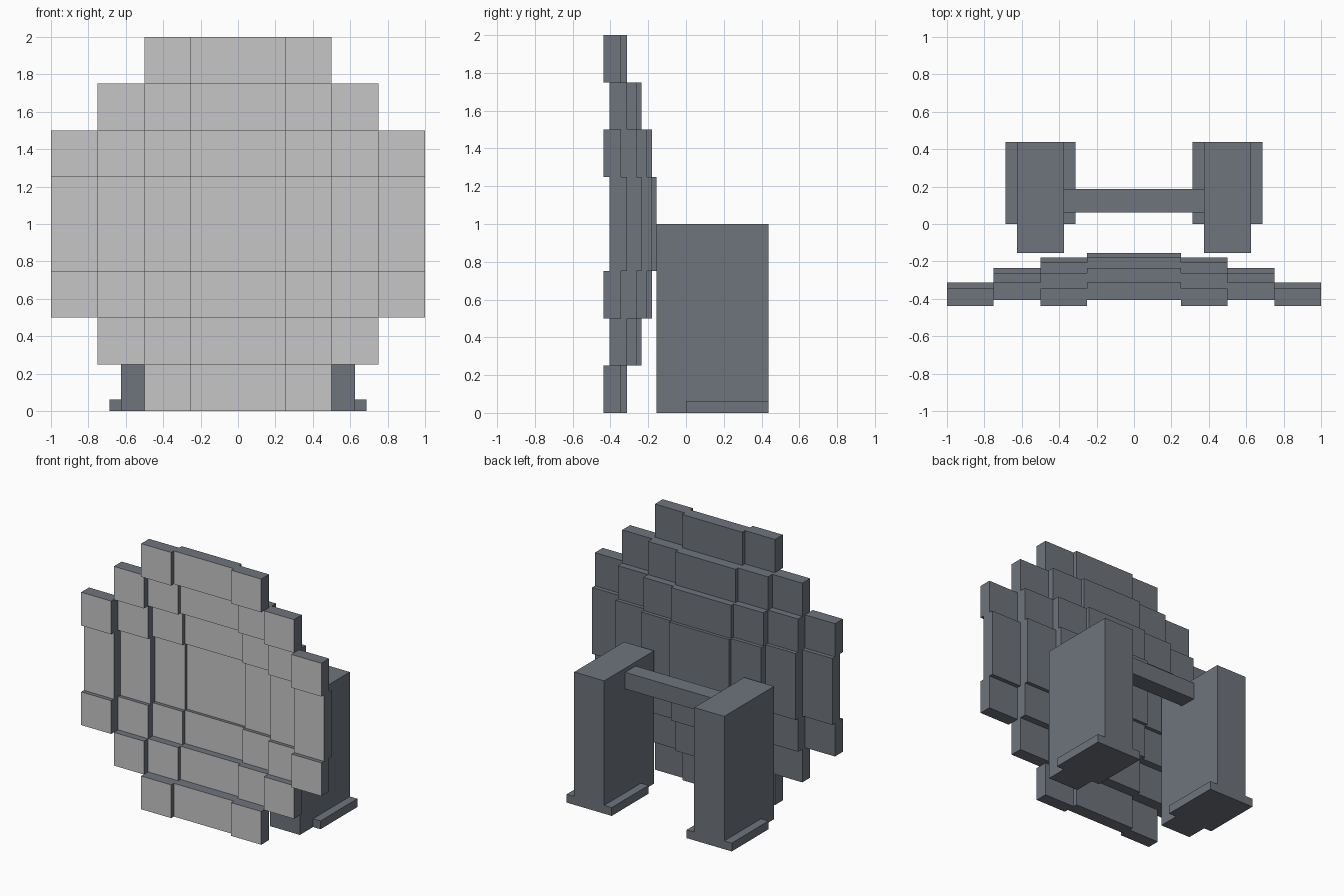
import bpy

cube = bpy.data.objects.get("Cube")
if cube:
    bpy.data.objects.remove(cube, do_unlink=True)


def material(name, rgb):
    m = bpy.data.materials.new(name)
    m.use_nodes = True
    m.diffuse_color = (*rgb, 1)
    m.node_tree.nodes["Principled BSDF"].inputs["Base Color"].default_value = (*rgb, 1)
    return m


dark = material("dark slate grey", (0.156, 0.175, 0.202))
light = material("light grey", (0.565, 0.565, 0.57))


def box(name, x, y, z, light_front=False):
    """Box from (min, max) ranges; optionally its front face is light."""
    bpy.ops.mesh.primitive_cube_add(size=1)
    ob = bpy.context.object
    ob.name = ob.data.name = name
    for v in ob.data.vertices:
        v.co = [r[0] if c < 0 else r[1] for c, r in zip(v.co, (x, y, z))]
    ob.data.update()
    ob.data.materials.append(dark)
    if light_front:
        ob.data.materials.append(light)
        for p in ob.data.polygons:
            p.material_index = 1 if p.normal.y < -0.5 else 0
    return ob


# Stepped dish: bands measured outward from the centre, in both directions
bands = [(-0.25, 0.25), (0.25, 0.5), (0.5, 0.75), (0.75, 1.0)]
thickness = 0.09375
# back depth of each panel by (column band, row band), symmetric in both
back = {(0, 0): -0.1563, (0, 1): -0.1797, (1, 1): -0.2070, (0, 2): -0.2344,
        (1, 2): -0.2617, (0, 3): -0.3125, (1, 3): -0.3438, (2, 2): None}


def mirrored(band):
    a, b = bands[band]
    return [(a, b)] if band == 0 else [(a, b), (-b, -a)]


for col in range(4):
    for row in range(4):
        depth = back.get((min(col, row), max(col, row)))
        if (col, row) == (2, 2):
            depth = -0.3125  # diagonal corner panels
        if depth is None:
            continue
        for x in mirrored(col):
            for z in mirrored(row):
                box("dish_panel", x, (depth - thickness, depth),
                    (z[0] + 1, z[1] + 1), True)

# Legs with flanged feet
for side, label in ((1, "left"), (-1, "right")):
    span = lambda a, b: tuple(sorted((a * side, b * side)))
    box(label + "_leg", span(0.375, 0.625), (-0.1563, 0.4375), (0, 1))
    for a, b in ((0.3125, 0.375), (0.625, 0.6875)):
        box(label + "_foot_flange", span(a, b), (0, 0.4375), (0, 0.0625))

# Bar joining the legs
box("crossbar", (-0.375, 0.375), (0.0625, 0.1875), (0.84375, 0.96875))
